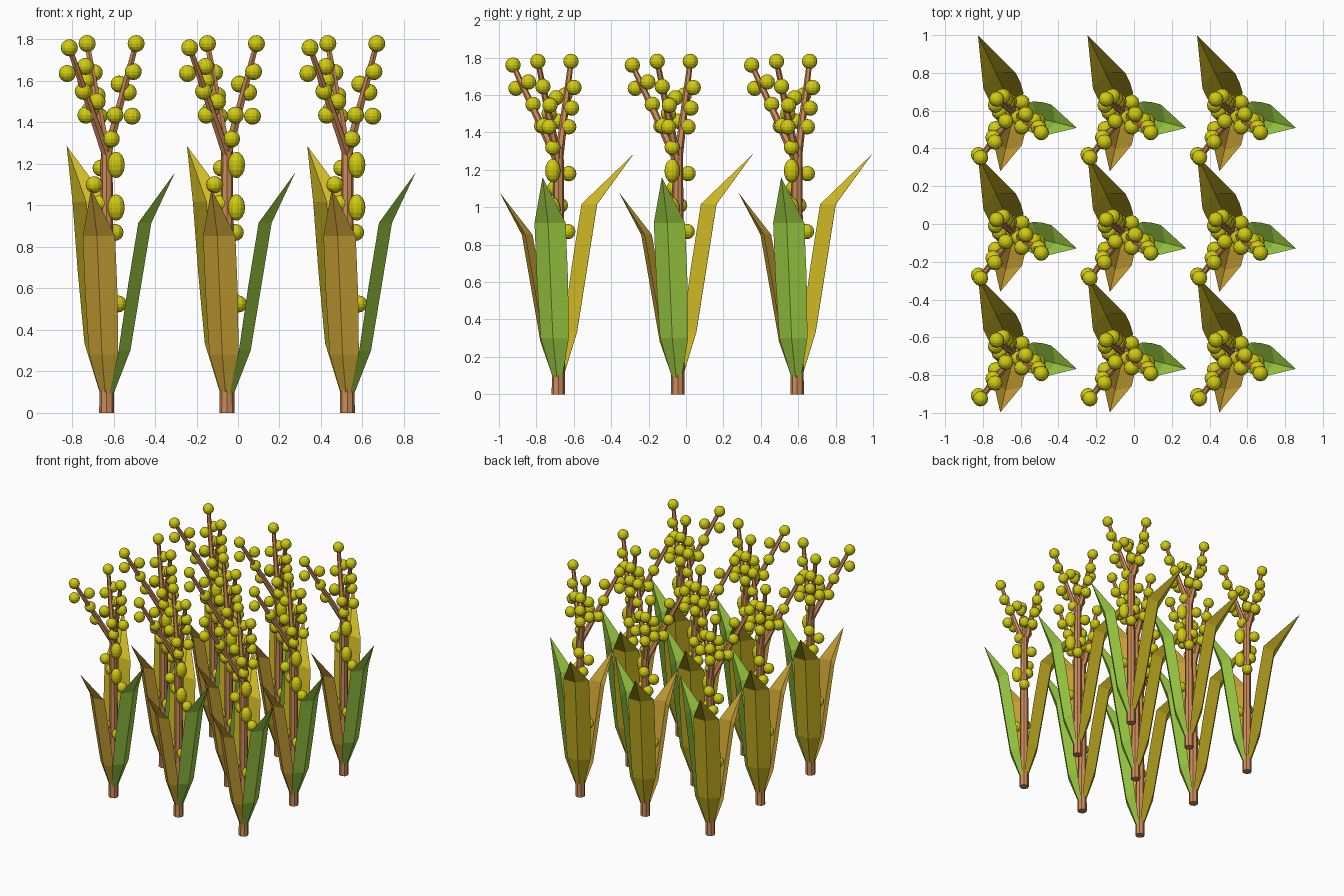
import bpy, bmesh, math
from mathutils import Vector, Matrix

if "Cube" in bpy.data.objects:
    bpy.data.objects.remove(bpy.data.objects["Cube"])


def material(name, rgb):
    m = bpy.data.materials.new(name)
    m.diffuse_color = (*rgb, 1)
    m.use_nodes = True
    m.node_tree.nodes["Principled BSDF"].inputs["Base Color"].default_value = m.diffuse_color
    return m


BROWN = material("stalk_brown", (0.61, 0.26, 0.10))
YELLOW = material("grain_yellow", (0.64, 0.60, 0.005))
GREEN = material("leaf_green", (0.34, 0.62, 0.056))
OLIVE = material("leaf_yellow", (0.65, 0.50, 0.018))
GOLD = material("leaf_gold", (0.58, 0.36, 0.034))


def finish(bm, name, mat):
    me = bpy.data.meshes.new(name)
    bm.to_mesh(me)
    bm.free()
    me.materials.append(mat)
    return me


def rod(bm, a, b, r1, r2, sides):
    a, b = Vector(a), Vector(b)
    d = b - a
    rot = Vector((0, 0, 1)).rotation_difference(d).to_matrix().to_4x4()
    bmesh.ops.create_cone(bm, cap_ends=True, segments=sides, radius1=r1, radius2=r2,
                          depth=d.length, matrix=Matrix.Translation((a + b) / 2) @ rot)


def stalk_mesh():
    # main stem with three branches at the top
    bm = bmesh.new()
    rod(bm, (0, 0, 0), (0, 0, 1.32), 0.036, 0.028, 8)
    for tip in [(-0.18, -0.243, 1.76), (-0.094, 0.067, 1.78), (0.142, -0.11, 1.78)]:
        rod(bm, (0, 0, 1.24), tip, 0.024, 0.014, 6)
    return finish(bm, "stalk", BROWN)


def grain_mesh():
    # round grains on the branches, longer ones on the stem
    round_grains = [
        (-0.18, -0.243, 1.76), (-0.19, -0.227, 1.636), (-0.103, -0.16, 1.67),
        (-0.113, -0.136, 1.55), (-0.10, -0.09, 1.435), (-0.046, -0.05, 1.50),
        (-0.094, 0.067, 1.78), (-0.06, 0.083, 1.64), (-0.10, 0.035, 1.60),
        (-0.046, 0.07, 1.53), (-0.036, 0.055, 1.43), (-0.08, 0.0, 1.46),
        (0.142, -0.11, 1.78), (0.128, -0.083, 1.645), (0.06, -0.013, 1.585),
        (0.104, -0.045, 1.545), (0.123, -0.05, 1.43), (0.04, -0.08, 1.435),
        (0.022, -0.03, 1.32), (-0.027, 0.055, 1.18), (-0.06, -0.02, 1.10),
        (-0.03, 0.01, 1.01), (0.04, 0.05, 0.87), (0.055, -0.03, 0.525),
        (-0.045, -0.04, 0.58)]
    long_grains = [(0.046, -0.03, 1.195), (0.046, -0.03, 0.99)]
    bm = bmesh.new()
    for group, stretch in [(round_grains, 1.0), (long_grains, 1.55)]:
        for p in group:
            bmesh.ops.create_uvsphere(
                bm, u_segments=12, v_segments=8, radius=0.041,
                matrix=Matrix.Translation(p) @ Matrix.Diagonal((1, 1, stretch, 1)))
    return finish(bm, "grains", YELLOW)


def leaf_mesh(name, mat, tip, low, kink):
    # folded blade: midrib outside, edges inside, bent outward near the top
    tx, ty, h = tip
    reach = math.hypot(tx, ty)
    out = Vector((tx / reach, ty / reach, 0))
    side = Vector((-out.y, out.x, 0))
    k = h / 1.12
    mid = low + (kink - low) * 0.5
    rows = [(0.0, 0.01, 0.008), (low, 0.26, 0.075), (mid, 0.53, 0.083), (kink, 0.79, 0.083)]
    bm = bmesh.new()
    prev = None
    for s, z, w in rows:
        w *= k
        c = out * (s * reach) + Vector((0, 0, z * h))
        row = [bm.verts.new(c + side * (w * u) + out * (w * f))
               for u, f in [(-1, -0.25), (0, 0.25), (1, -0.25)]]
        if prev:
            for i in range(2):
                bm.faces.new((prev[i], prev[i + 1], row[i + 1], row[i]))
        prev = row
    end = bm.verts.new(tip)
    for i in range(2):
        bm.faces.new((prev[i], prev[i + 1], end))
    return finish(bm, name, mat)


parts = [
    stalk_mesh(),
    grain_mesh(),
    leaf_mesh("right_leaf", GREEN, (0.33, -0.085, 1.16), 0.29, 0.59),
    leaf_mesh("front_leaf", GOLD, (-0.075, -0.315, 1.08), 0.25, 0.56),
    leaf_mesh("back_leaf", OLIVE, (-0.193, 0.404, 1.287), 0.20, 0.46),
]

# three by three field of identical plants
for i in range(3):
    for j in range(3):
        for me in parts:
            ob = bpy.data.objects.new(f"{me.name}_{i}_{j}", me)
            ob.location = (-0.633 + 0.58 * i, -0.682 + 0.638 * j, 0)
            bpy.context.collection.objects.link(ob)
